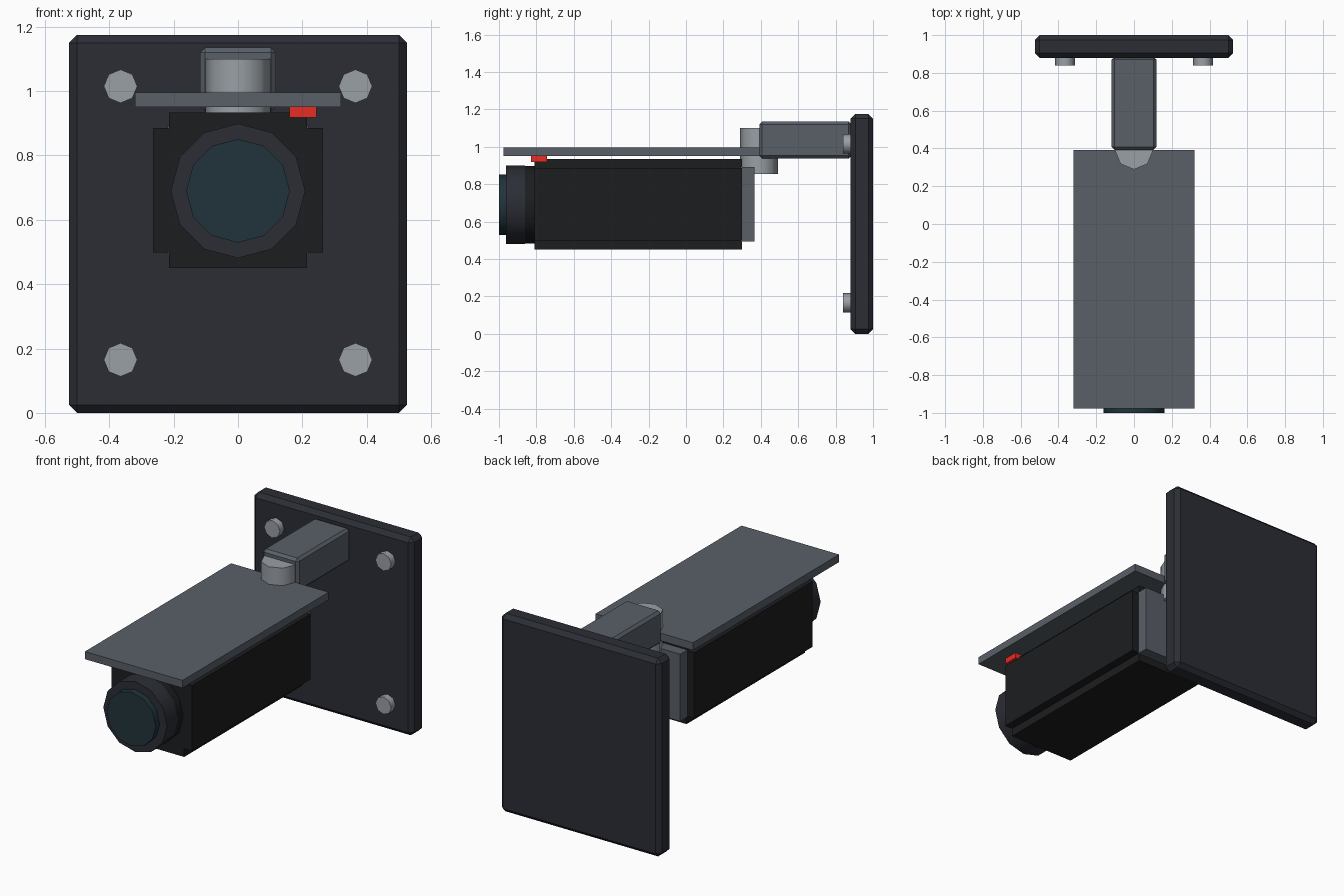
import bpy, math

if "Cube" in bpy.data.objects:
    bpy.data.objects.remove(bpy.data.objects["Cube"])


def mat(name, r, g, b):
    m = bpy.data.materials.new(name)
    m.diffuse_color = (r, g, b, 1)
    m.use_nodes = True
    m.node_tree.nodes["Principled BSDF"].inputs["Base Color"].default_value = m.diffuse_color
    return m


PLATE = mat("dark_blue_grey", 0.024, 0.027, 0.036)
STEEL = mat("painted_steel", 0.10, 0.117, 0.14)
METAL = mat("bare_metal", 0.32, 0.35, 0.38)
BLACK = mat("black", 0.012, 0.0125, 0.014)
GLASS = mat("lens_glass", 0.015, 0.034, 0.043)
RED = mat("red", 0.8, 0.025, 0.016)


def box(name, x, y, z, material, bevel=0):
    """Box from (min, max) ranges, with an optional chamfer."""
    bpy.ops.mesh.primitive_cube_add(size=1, location=[sum(r) / 2 for r in (x, y, z)])
    o = bpy.context.object
    o.name = name
    o.scale = [r[1] - r[0] for r in (x, y, z)]
    bpy.ops.object.transform_apply(location=False, rotation=False, scale=True)
    o.data.materials.append(material)
    if bevel:
        b = o.modifiers.new("chamfer", 'BEVEL')
        b.width, b.segments = bevel, 1
    return o


def cylinder(name, sides, radius, start, end, centre, material, axis='Y'):
    """Cylinder along Y (centre = x, z) or Z (centre = x, y)."""
    mid = (start + end) / 2
    if axis == 'Y':
        loc, rot = (centre[0], mid, centre[1]), (math.pi / 2, 0, 0)
    else:
        loc, rot = (centre[0], centre[1], mid), (0, 0, 0)
    bpy.ops.mesh.primitive_cylinder_add(vertices=sides, radius=radius,
                                        depth=end - start, location=loc, rotation=rot)
    o = bpy.context.object
    o.name = name
    o.data.materials.append(material)
    bpy.ops.object.shade_smooth_by_angle(angle=math.radians(50))
    return o


# Wall plate and its four bolts
box("wall_plate", (-0.525, 0.525), (0.88, 1.0), (0, 1.175), PLATE, 0.025)
for x in (-0.365, 0.365):
    for z in (0.165, 1.015):
        cylinder("bolt", 8, 0.052, 0.84, 0.89, (x, z), METAL)

# Arm and pivot
box("arm", (-0.118, 0.118), (0.392, 0.885), (0.937, 1.135), STEEL, 0.015)
cylinder("pivot", 8, 0.101, 0.855, 1.1, (0, 0.39), METAL, 'Z')

# Sun shield
box("sun_shield", (-0.32, 0.32), (-0.977, 0.392), (0.951, 0.996), STEEL)

# Housing: two crossed boxes leave notched corners
box("housing_tall", (-0.214, 0.214), (-0.81, 0.30), (0.45, 0.934), BLACK)
box("housing_wide", (-0.264, 0.264), (-0.81, 0.30), (0.498, 0.886), BLACK)
box("rear_cap", (-0.219, 0.219), (0.295, 0.367), (0.493, 0.891), STEEL)

# Lens
cylinder("lens_neck", 12, 0.208, -0.862, -0.80, (0, 0.69), BLACK)
cylinder("lens_ring", 12, 0.209, -0.963, -0.862, (0, 0.69), PLATE)
cylinder("lens_glass", 12, 0.161, -1.0, -0.95, (0, 0.69), GLASS)

# Indicator light
box("indicator_light", (0.16, 0.244), (-0.83, -0.744), (0.918, 0.953), RED)
